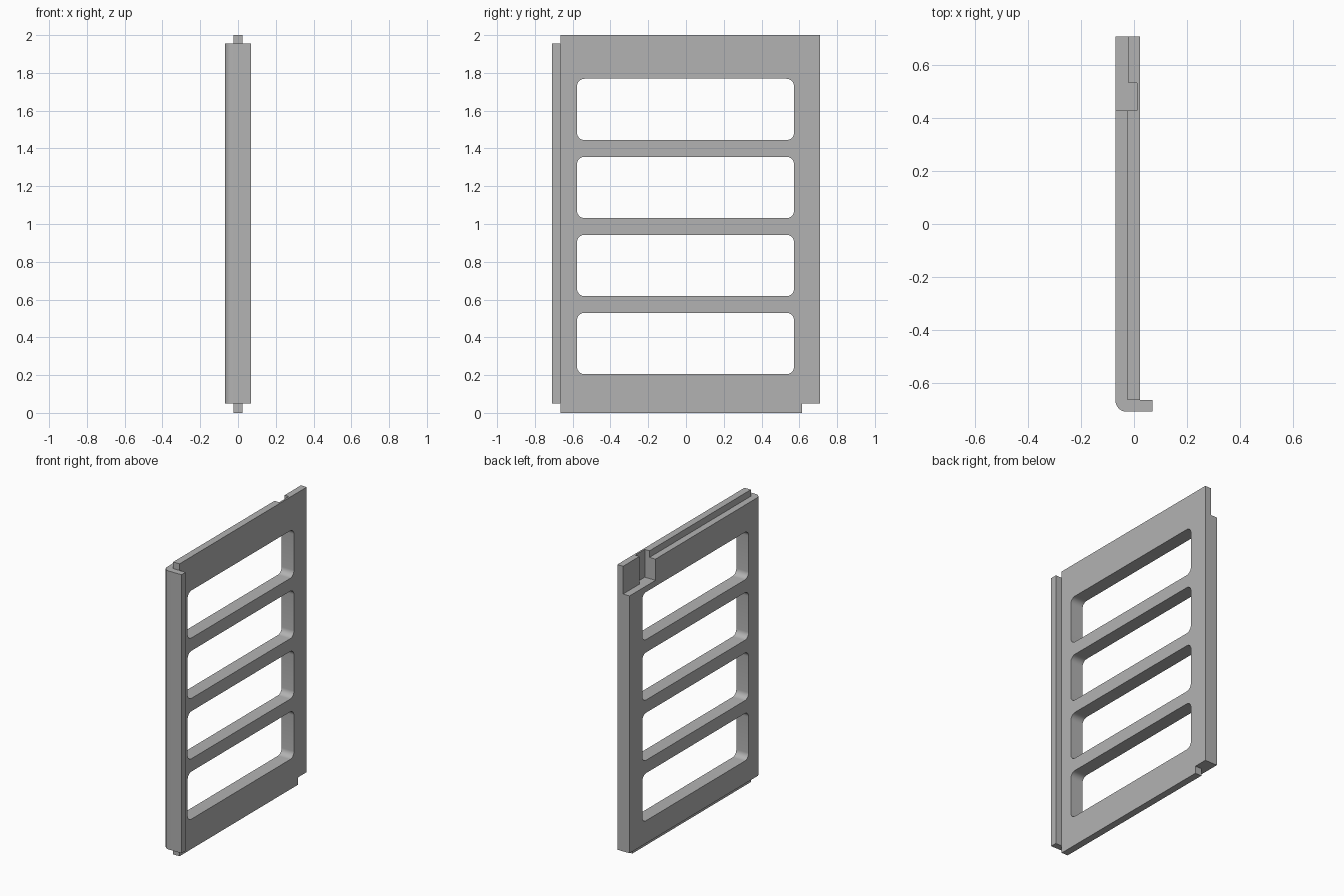
import bpy
import bmesh
from math import cos, sin, pi
from mathutils import Vector

cube = bpy.data.objects.get("Cube")
if cube:
    bpy.data.objects.remove(cube, do_unlink=True)

grey = bpy.data.materials.new("plain_grey")
grey.use_nodes = True
grey.diffuse_color = (0.45, 0.45, 0.45, 1)
grey.node_tree.nodes["Principled BSDF"].inputs["Base Color"].default_value = grey.diffuse_color

# Main dimensions
X_OUT, X_TONGUE, X_IN, X_LIP = -0.07, -0.025, 0.023, 0.07
Y_FRONT, Y_LIP, Y_BACK = -0.71, -0.665, 0.71
Z_LOW, Z_HIGH, HEIGHT = 0.05, 1.955, 2.0


def arc(cx, cy, r, start, steps=8):
    """Quarter arc, counter-clockwise."""
    return [(cx + r * cos(start + i * pi / 2 / steps),
             cy + r * sin(start + i * pi / 2 / steps)) for i in range(steps + 1)]


def prism(name, points, axis, low, high):
    """Extrude a profile along x (profile in y, z) or z (profile in x, y)."""
    bm = bmesh.new()
    verts = [bm.verts.new((low, a, b) if axis == "x" else (a, b, low)) for a, b in points]
    face = bm.faces.new(verts)
    grown = bmesh.ops.extrude_face_region(bm, geom=[face])["geom"]
    shift = Vector((high - low, 0, 0) if axis == "x" else (0, 0, high - low))
    bmesh.ops.translate(bm, vec=shift, verts=[g for g in grown if isinstance(g, bmesh.types.BMVert)])
    bmesh.ops.recalc_face_normals(bm, faces=bm.faces[:])
    mesh = bpy.data.meshes.new(name)
    bm.to_mesh(mesh)
    bm.free()
    mesh.materials.append(grey)
    obj = bpy.data.objects.new(name, mesh)
    bpy.context.collection.objects.link(obj)
    return obj


def box(name, x0, x1, y0, y1, z0, z1):
    return prism(name, [(x0, y0), (x1, y0), (x1, y1), (x0, y1)], "z", z0, z1)


def combine(target, other, operation):
    """Apply a boolean and discard the helper."""
    other.hide_render = True
    mod = target.modifiers.new(operation, "BOOLEAN")
    mod.operation, mod.object, mod.solver = operation, other, "EXACT"
    bpy.context.view_layer.objects.active = target
    bpy.ops.object.modifier_apply(modifier=mod.name)
    bpy.data.objects.remove(other, do_unlink=True)


# Panel with a bent front lip and a rounded outer corner
radius = 0.042
panel = prism("slotted_panel",
              arc(X_OUT + radius, Y_FRONT + radius, radius, pi)
              + [(X_LIP, Y_FRONT), (X_LIP, Y_LIP), (X_IN, Y_LIP), (X_IN, Y_BACK), (X_OUT, Y_BACK)],
              "z", Z_LOW, Z_HIGH)

# Tongue along the top and bottom, stopping short at the lower back corner
y_step = 0.615
tongue = prism("tongue",
               [(Y_LIP, 0), (y_step, 0), (y_step, Z_LOW), (Y_BACK, Z_LOW),
                (Y_BACK, HEIGHT), (Y_LIP, HEIGHT)], "x", X_TONGUE, X_IN)
combine(panel, tongue, "UNION")

# Merge the flush faces
bm = bmesh.new()
bm.from_mesh(panel.data)
bmesh.ops.remove_doubles(bm, verts=bm.verts[:], dist=0.0001)
bmesh.ops.dissolve_limit(bm, angle_limit=0.01, verts=bm.verts[:], edges=bm.edges[:])
bm.to_mesh(panel.data)
bm.free()

# Four rounded windows
y0, y1, r = -0.577, 0.572, 0.04
for i in range(4):
    z0 = 0.205 + i * 0.413
    z1 = z0 + 0.325
    outline = (arc(y1 - r, z1 - r, r, 0) + arc(y0 + r, z1 - r, r, pi / 2)
               + arc(y0 + r, z0 + r, r, pi) + arc(y1 - r, z0 + r, r, 3 * pi / 2))
    combine(panel, prism("window_cutter", outline, "x", -0.2, 0.2), "DIFFERENCE")

# Stepped pocket in the upper back corner
pocket = prism("pocket_cutter",
               [(-0.2, 0.43), (0.011, 0.43), (0.011, 0.533), (-0.021, 0.533),
                (-0.021, 0.9), (-0.2, 0.9)], "z", 1.81, 2.2)
combine(panel, pocket, "DIFFERENCE")

bpy.ops.object.select_all(action="DESELECT")
panel.select_set(True)
bpy.context.view_layer.objects.active = panel
bpy.ops.object.shade_smooth_by_angle(angle=pi / 6)
